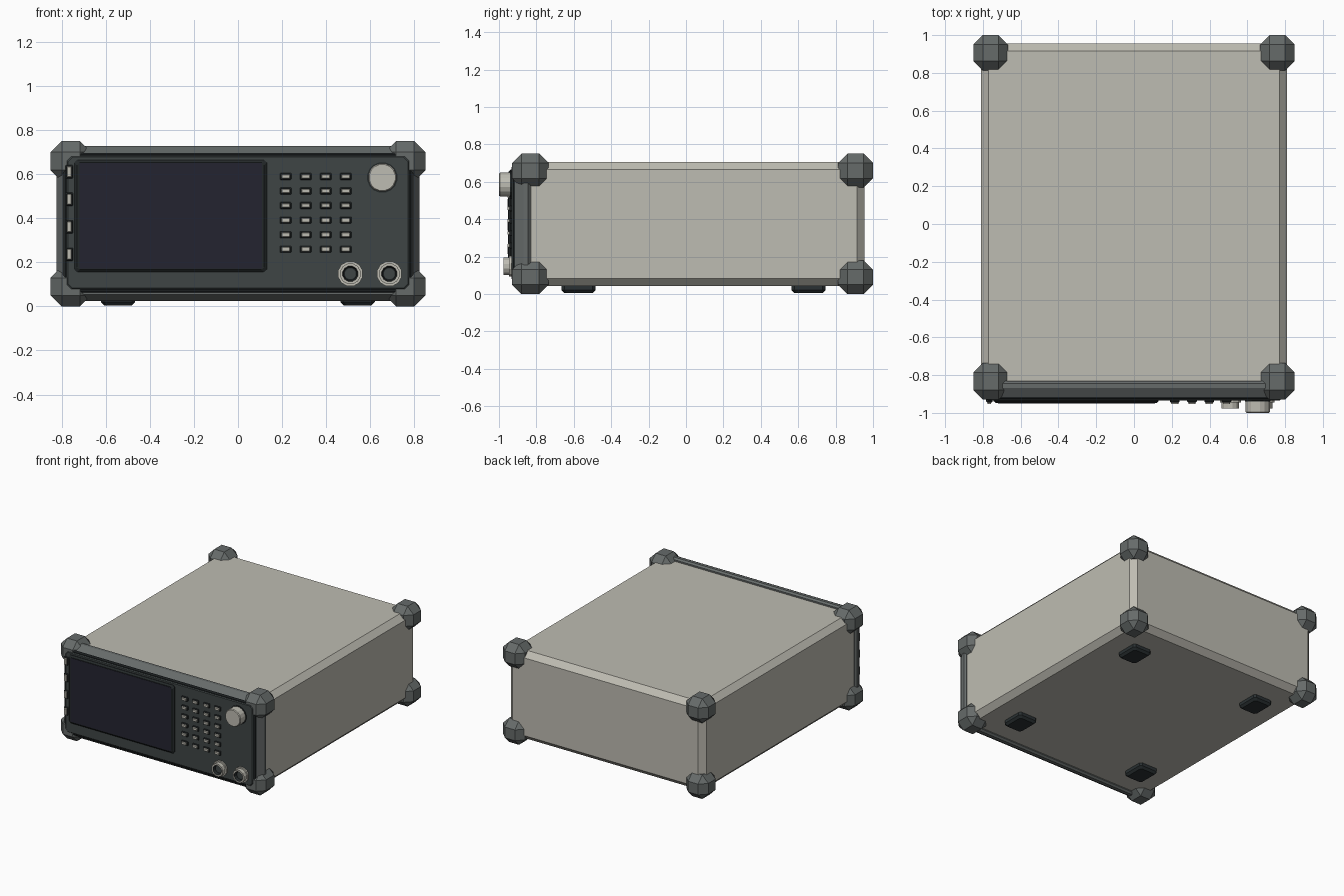
import bpy, bmesh, math
from mathutils import Vector

if "Cube" in bpy.data.objects:
    bpy.data.objects.remove(bpy.data.objects["Cube"])


def srgb(r, g, b):
    lin = lambda v: v / 12.92 if v <= 0.04045 else ((v + 0.055) / 1.055) ** 2.4
    return [lin(c / 255) for c in (r, g, b)] + [1]


def material(name, *rgb):
    m = bpy.data.materials.new(name)
    m.diffuse_color = srgb(*rgb)
    m.use_nodes = True
    m.node_tree.nodes["Principled BSDF"].inputs["Base Color"].default_value = m.diffuse_color
    return m


BEIGE = material("warm_beige", 190, 188, 178)
GREY = material("bumper_grey", 102, 107, 106)
PANEL = material("panel_charcoal", 62, 69, 69)
BLACK = material("trim_black", 36, 41, 42)
FOOT = material("foot_black", 42, 49, 51)
GLASS = material("screen_glass", 36, 36, 48)


def finish(name, bm, *mats):
    bmesh.ops.recalc_face_normals(bm, faces=bm.faces[:])
    me = bpy.data.meshes.new(name)
    bm.to_mesh(me)
    bm.free()
    for m in mats:
        me.materials.append(m)
    ob = bpy.data.objects.new(name, me)
    bpy.context.collection.objects.link(ob)
    return ob


def block(name, mat, lo, hi, chamfer):
    """Box with all edges chamfered."""
    bm = bmesh.new()
    bmesh.ops.create_cube(bm, size=1)
    lo, hi = Vector(lo), Vector(hi)
    for v in bm.verts:
        v.co = (lo + hi) / 2 + v.co * (hi - lo)
    bmesh.ops.bevel(bm, geom=bm.edges[:], offset=chamfer, segments=1,
                    affect='EDGES', profile=0.5)
    return finish(name, bm, mat)


def loft(name, mats, rings):
    """Join rings of points; each ring is (points, material of band to next)."""
    bm = bmesh.new()
    loops = [[bm.verts.new(p) for p in pts] for pts, _ in rings]
    n = len(loops[0])
    bm.faces.new(loops[0])
    for k in range(len(loops) - 1):
        for i in range(n):
            j = (i + 1) % n
            f = bm.faces.new((loops[k][i], loops[k][j], loops[k + 1][j], loops[k + 1][i]))
            f.material_index = rings[k][1]
    bm.faces.new(loops[-1]).material_index = rings[-1][1]
    return finish(name, bm, *mats)


def cut_rect(w, h, c):
    """Rectangle outline with cut corners, from half sizes."""
    return [(w - c, -h), (w, -h + c), (w, h - c), (w - c, h),
            (-w + c, h), (-w, h - c), (-w, -h + c), (-w + c, -h)]


def front_plate(name, mat, cx, cz, w, h, cut, steps):
    """Plate facing -y; steps are (y, inset)."""
    return loft(name, [mat], [([(cx + u, y, cz + v) for u, v in cut_rect(w - i, h - i, cut)], 0)
                              for y, i in steps])


def turned(name, mats, cx, cz, steps, sides):
    """Round part along y; steps are (y, radius, material)."""
    rings = []
    for y, r, m in steps:
        pts = [(cx + r * math.cos(math.tau * (k + .5) / sides), y,
                cz + r * math.sin(math.tau * (k + .5) / sides)) for k in range(sides)]
        rings.append((pts, m))
    return loft(name, mats, rings)


# Case
block("case", BEIGE, (-.81, -.87, .043), (.81, .955, .705), .04)

# Corner bumpers
for sx in (-1, 1):
    for y0, y1, end in ((-.93, -.735, "front"), (.813, 1.0, "back")):
        for z0, z1, lvl in ((0, .18, "lower"), (.568, .75, "upper")):
            x0, x1 = sorted((sx * .85, sx * .668))
            side = "left" if sx < 0 else "right"
            block(f"corner_bumper_{end}_{lvl}_{side}", GREY, (x0, y0, z0), (x1, y1, z1), .05)

# Front frame and instrument panel
front_plate("front_frame", GREY, 0, .376, .825, .351, .03,
            [(-.832, .012), (-.845, 0), (-.868, 0), (-.915, .03)])
front_plate("panel_trim", BLACK, 0, .38, .792, .317, .025,
            [(-.88, 0), (-.922, 0), (-.928, .008)])
front_plate("front_panel", PANEL, 0, .38, .778, .303, .02,
            [(-.90, 0), (-.928, 0), (-.934, .006)])

# Display
front_plate("screen_bezel", BLACK, -.306, .41, .437, .255, .012,
            [(-.92, 0), (-.938, 0), (-.948, .012)])
front_plate("screen", GLASS, -.305, .411, .415, .239, .004,
            [(-.94, 0), (-.951, 0)])


# Keys with dark surrounds
def key(name, x, z, w, h):
    front_plate(name + "_surround", BLACK, x, z, w, h, .003, [(-.925, 0), (-.94, 0), (-.944, .004)])
    front_plate(name, BEIGE, x, z, w - .007, h - .006, .002, [(-.935, 0), (-.951, 0), (-.954, .002)])


for c in range(4):
    for r in range(6):
        key(f"keypad_key_{r}_{c}", .216 + .091 * c, .59 - .0662 * r, .026, .0155)
for r in range(4):
    key(f"side_key_{r}", -.766, .611 - .125 * r, .017, .03)

# Rotary knob
turned("knob_collar", [BLACK], .655, .585, [(-.92, .07, 0), (-.94, .07, 0)], 16)
turned("knob", [BEIGE], .655, .585,
       [(-.93, .065, 0), (-.994, .065, 0), (-1.0, .060, 0)], 16)

# Signal connectors: flange, barrel, dark socket
for n, x in enumerate((.51, .687)):
    turned(f"connector_{n}", [BEIGE, BLACK, PANEL], x, .148,
           [(-.92, .058, 0), (-.946, .058, 0), (-.946, .048, 0), (-.976, .048, 0),
            (-.976, .036, 1), (-.955, .030, 1), (-.955, .025, 2)], 12)

# Feet
for x in (-.545, .543):
    for y in (-.575, .655):
        rings = [([(x + u, y + v, z) for u, v in cut_rect(.078 - i, .09 - i, .015)], 0)
                 for z, i in ((.06, 0), (.02, 0), (.004, .015))]
        loft("foot_" + ("left" if x < 0 else "right") + ("_front" if y < 0 else "_back"),
             [FOOT], rings)
